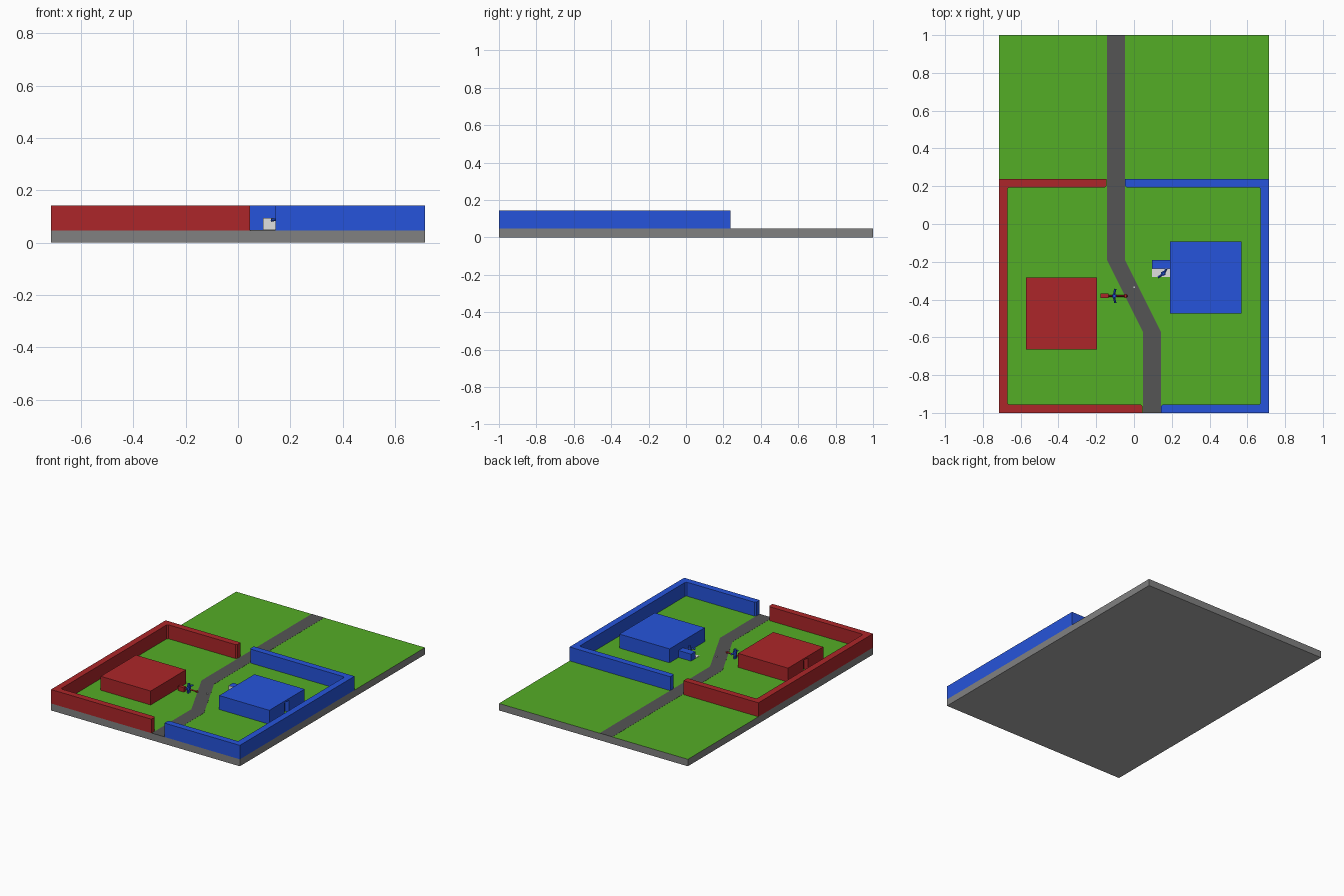
import bpy, bmesh, math
from mathutils import Vector

if "Cube" in bpy.data.objects:
    bpy.data.objects.remove(bpy.data.objects["Cube"])

U = 2 / 42          # one block of the layout
G = U               # ground level


def lin(c):
    c /= 255
    return c / 12.92 if c <= 0.04045 else ((c + 0.055) / 1.055) ** 2.4


def material(name, r, g, b):
    m = bpy.data.materials.new(name)
    m.diffuse_color = (lin(r), lin(g), lin(b), 1)
    m.use_nodes = True
    m.node_tree.nodes["Principled BSDF"].inputs["Base Color"].default_value = m.diffuse_color
    return m


RED = material("brick red", 172, 38, 41)
BLUE = material("blue", 38, 84, 219)
GREEN = material("grass green", 84, 173, 38)
PATH = material("path grey", 85, 85, 85)
STONE = material("stone grey", 129, 129, 129)
BASE = material("underside grey", 172, 172, 172)
LIGHT = material("light grey", 224, 224, 224)


def finish(bm, name, *mats):
    bmesh.ops.recalc_face_normals(bm, faces=bm.faces)
    me = bpy.data.meshes.new(name)
    bm.to_mesh(me)
    bm.free()
    for m in mats:
        me.materials.append(m)
    ob = bpy.data.objects.new(name, me)
    bpy.context.collection.objects.link(ob)
    return ob


def prism(name, pts, z0, z1, *mats):
    """Extrude a plan outline between two heights."""
    bm = bmesh.new()
    f = bm.faces.new([bm.verts.new((x, y, z0)) for x, y in pts])
    r = bmesh.ops.extrude_face_region(bm, geom=[f])
    vs = [v for v in r["geom"] if isinstance(v, bmesh.types.BMVert)]
    bmesh.ops.translate(bm, verts=vs, vec=(0, 0, z1 - z0))
    return finish(bm, name, *mats)


def box(name, x0, x1, y0, y1, z0, z1, *mats):
    return prism(name, [(x0, y0), (x1, y0), (x1, y1), (x0, y1)], z0, z1, *mats)


def rod(name, a, b, r, mat, sides=6):
    a, b = Vector(a), Vector(b)
    bm = bmesh.new()
    bmesh.ops.create_cone(bm, cap_ends=True, segments=sides, radius1=r,
                          radius2=r, depth=(b - a).length)
    q = (b - a).to_track_quat('Z', 'Y')
    for v in bm.verts:
        v.co = q @ v.co + (a + b) / 2
    return finish(bm, name, mat)


def chamfer(pts, which, d=0.008):
    """Cut the chosen corners of an outline."""
    out = []
    for i, p in enumerate(pts):
        p = Vector(p)
        if i in which:
            for q in (pts[i - 1], pts[(i + 1) % len(pts)]):
                out.append(tuple(p + (Vector(q) - p).normalized() * d))
        else:
            out.append(tuple(p))
    return out


# Ground slab: grass on top, stone sides, paler underside
slab = box("ground_slab", -15 * U, 15 * U, -1, 1, 0, G, STONE, GREEN, BASE)
for p in slab.data.polygons:
    p.material_index = 1 if p.normal.z > 0.5 else 2 if p.normal.z < -0.5 else 0

# Bent road
prism("road", [(U, -1), (3 * U, -1), (3 * U, -12 * U), (-U, -4 * U), (-U, 1),
               (-3 * U, 1), (-3 * U, -4 * U), (U, -12 * U)], G - 0.001, G + 0.0008, PATH)


# Perimeter walls, each a C shape with gates at the road
def wall(name, s, front_end, back_end, mat):
    o, i, t, top = 15 * U * s, 14.08 * U * s, 0.92 * U, 5 * U
    pts = [(o, -1), (front_end, -1), (front_end, -1 + t), (i, -1 + t),
           (i, top - t), (back_end, top - t), (back_end, top), (o, top)]
    prism(name, chamfer(pts, (2, 3, 4, 5)), G, 3 * U, mat)


wall("red_wall", -1, 0.95 * U, -3.08 * U, RED)
wall("blue_wall", 1, 3 * U, -U, BLUE)


# Houses with a recessed doorway on the outer side
def house(name, xo, xi, yc, mat):
    s = 1 if xi > xo else -1
    y0, y1, h, d = yc - 4 * U, yc + 4 * U, U / 2, 0.03 * s
    prism(name, [(xo, y0), (xi, y0), (xi, y1), (xo, y1), (xo, yc + h),
                 (xo + d, yc + h), (xo + d, yc - h), (xo, yc - h)], G, 3 * U, mat)
    box(name + "_lintel", xo, xo + d, yc - h, yc + h, 3 * U - 0.012, 3 * U, mat)


house("red_house", -0.573, -0.195, -0.474, RED)
house("blue_house", 0.569, 0.19, -0.284, BLUE)

# Blue counter with pale front and floor plate
box("counter", 0.095, 0.19, -0.236, -0.19, G, 2 * U, BLUE)
box("counter_front", 0.095, 0.19, -0.239, -0.236, G, 2 * U, LIGHT)
box("counter_floor", 0.095, 0.19, -0.28, -0.236, G, G + 0.003, LIGHT)


# Small figure: legs, body, head, two arms
def figure(name, x, y, ang, spread):
    c, s = math.cos(ang), math.sin(ang)

    def at(f, l, z):
        return (x + f * c - l * s, y + f * s + l * c, G + z)
    for side, l in (("left", 1), ("right", -1)):
        rod(name + "_leg_" + side, at(0, l * .007, 0), at(0, l * .007, .025), .006, BLUE)
        rod(name + "_arm_" + side, at(0, l * .01, .043), at(.006, l * spread, .038), .006, BLUE, 4)
    rod(name + "_body", at(0, 0, .022), at(0, 0, .048), .013, BLUE)
    rod(name + "_head", at(0, 0, .048), at(0, 0, .064), .009, BLUE)


figure("blue_worker", 0.155, -0.262, 2.4, 0.034)
figure("road_worker", -0.105, -0.381, 0, 0.037)

# Small red cart behind the road worker and a long bar in front
box("cart", -0.178, -0.135, -0.393, -0.369, G, G + 0.03, RED)
rod("cart_bar", (-0.14, -0.381, G + .024), (-0.035, -0.381, G + .024), .005, RED, 4)
box("bar_tip", -0.049, -0.041, -0.391, -0.371, G + 0.02, G + 0.028, RED)

# Pale pebble on the road
box("pebble", -0.003, 0.006, -0.338, -0.33, G, G + 0.008, LIGHT)
